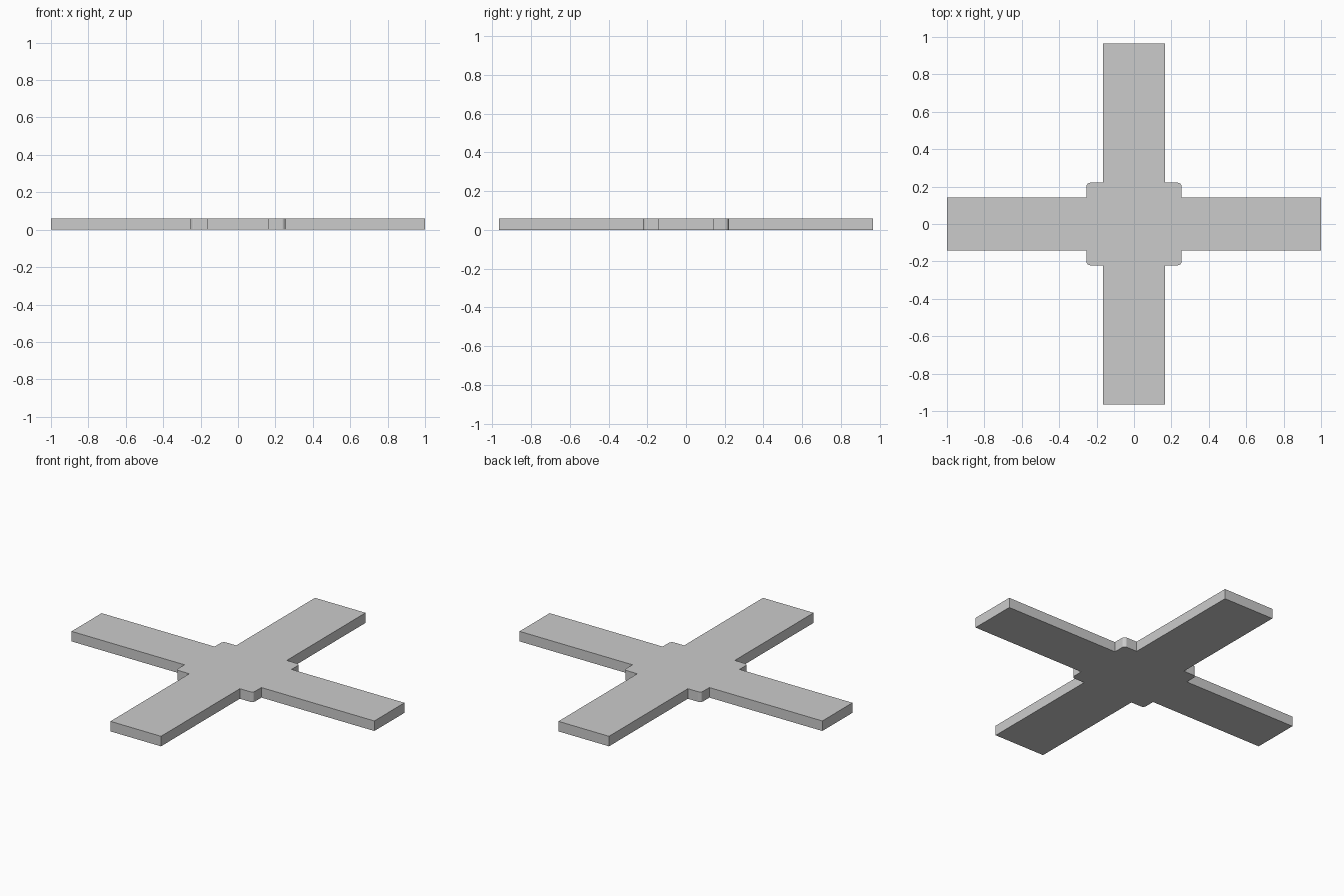
import bpy, bmesh

if "Cube" in bpy.data.objects:
    bpy.data.objects.remove(bpy.data.objects["Cube"])

T = 0.06            # thickness
HX, HY = 0.254, 0.221   # half size of centre plate


def box(name, x0, x1, y0, y1, corner=0):
    bm = bmesh.new()
    bmesh.ops.create_cube(bm, size=1)
    for v in bm.verts:
        v.co.x = x1 if v.co.x > 0 else x0
        v.co.y = y1 if v.co.y > 0 else y0
        v.co.z = T if v.co.z > 0 else 0
    if corner:
        upright = [e for e in bm.edges
                   if abs(e.verts[0].co.z - e.verts[1].co.z) > T / 2]
        bmesh.ops.bevel(bm, geom=upright, offset=corner, segments=4,
                        profile=0.5, affect='EDGES')
    bmesh.ops.recalc_face_normals(bm, faces=bm.faces)
    me = bpy.data.meshes.new(name)
    bm.to_mesh(me)
    bm.free()
    ob = bpy.data.objects.new(name, me)
    bpy.context.collection.objects.link(ob)
    return ob


# centre plate with rounded corners
box("centre_plate", -HX, HX, -HY, HY, 0.02)

# four flat arms butting against the plate
AX, AY = 0.142, 0.167   # half widths of side and front/back arms
box("right_arm", HX, 1, -AX, AX)
box("left_arm", -1, -HX, -AX, AX)
box("back_arm", -AY, AY, HY, 0.965)
box("front_arm", -AY, AY, -0.965, -HY)
